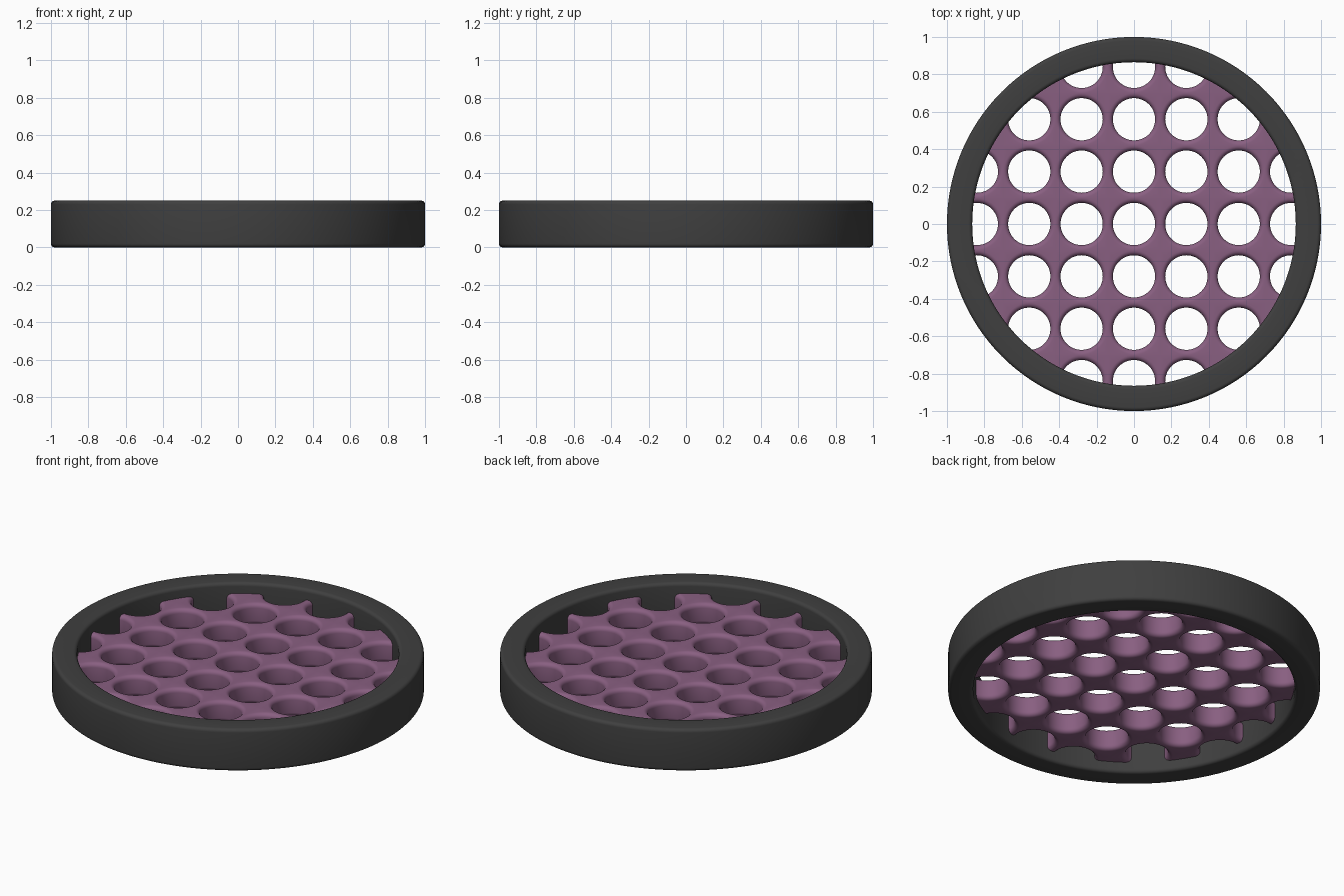
import bpy, bmesh, math

if "Cube" in bpy.data.objects:
    bpy.data.objects.remove(bpy.data.objects["Cube"])

PITCH, HOLE_R, FILLET = 0.28, 0.113, 0.025
Z_LOW, Z_HIGH = 0.0625, 0.1875
RING_IN, RING_H, SEG = 0.865, 0.25, 128


def material(name, rgb):
    m = bpy.data.materials.new(name)
    m.diffuse_color = (*rgb, 1)
    m.use_nodes = True
    m.node_tree.nodes["Principled BSDF"].inputs["Base Color"].default_value = m.diffuse_color
    return m


def make_object(name, bm, mat=None):
    bmesh.ops.recalc_face_normals(bm, faces=bm.faces)
    me = bpy.data.meshes.new(name)
    bm.to_mesh(me)
    bm.free()
    ob = bpy.data.objects.new(name, me)
    bpy.context.collection.objects.link(ob)
    if mat:
        me.materials.append(mat)
    return ob


def smooth(ob, angle=35):
    bpy.ops.object.select_all(action='DESELECT')
    ob.select_set(True)
    bpy.context.view_layer.objects.active = ob
    bpy.ops.object.shade_smooth_by_angle(angle=math.radians(angle))


def skin(bm, loops, closed=False):
    n = len(loops[0])
    pairs = list(zip(loops, loops[1:])) + ([(loops[-1], loops[0])] if closed else [])
    for a, b in pairs:
        for i in range(n):
            j = (i + 1) % n
            bm.faces.new((a[i], a[j], b[j], b[i]))


def arc(cx, cz, r, start, end, steps):
    return [(cx + r * math.cos(math.radians(start + (end - start) * k / steps)),
             cz + r * math.sin(math.radians(start + (end - start) * k / steps)))
            for k in range(steps + 1)]


# outer ring: rounded rectangular section swept around z
b = 0.02
profile = (arc(1 - b, b, b, -90, 0, 5) + arc(1 - b, RING_H - b, b, 0, 90, 5)
           + arc(RING_IN + b, RING_H - b, b, 90, 180, 5) + arc(RING_IN + b, b, b, 180, 270, 5))
bm = bmesh.new()
loops = [[bm.verts.new((r * math.cos(2 * math.pi * i / SEG), r * math.sin(2 * math.pi * i / SEG), z))
          for i in range(SEG)] for r, z in profile]
skin(bm, loops, closed=True)
smooth(make_object("outer_ring", bm, material("dark_grey", (0.05, 0.05, 0.05))))

# grille: square cells, each with a round hole that has rounded lips
N = 48
angles = [2 * math.pi * i / N for i in range(N)]
lip = (arc(HOLE_R + FILLET, Z_HIGH - FILLET, FILLET, 90, 180, 5)
       + arc(HOLE_R + FILLET, Z_LOW + FILLET, FILLET, 180, 270, 5))
bm = bmesh.new()
for gx in range(-3, 4):
    for gy in range(-3, 4):
        cx, cy = gx * PITCH, gy * PITCH

        def square(z):
            pts = []
            for a in angles:
                k = PITCH / 2 / max(abs(math.cos(a)), abs(math.sin(a)))
                pts.append(bm.verts.new((cx + k * math.cos(a), cy + k * math.sin(a), z)))
            return pts

        rings = [[bm.verts.new((cx + r * math.cos(a), cy + r * math.sin(a), z)) for a in angles]
                 for r, z in lip]
        skin(bm, [square(Z_HIGH)] + rings + [square(Z_LOW)])
bmesh.ops.remove_doubles(bm, verts=bm.verts, dist=0.0002)
bmesh.ops.bridge_loops(bm, edges=[e for e in bm.edges if e.is_boundary])
grille = make_object("grille", bm, material("purple", (0.25, 0.115, 0.22)))

# round cutter trims the grille to the ring
bm = bmesh.new()
bmesh.ops.create_cone(bm, cap_ends=True, segments=SEG, radius1=RING_IN + 0.005,
                      radius2=RING_IN + 0.005, depth=1)
cutter = make_object("grille_cutter", bm)
mod = grille.modifiers.new("trim", 'BOOLEAN')
mod.operation, mod.solver, mod.object = 'INTERSECT', 'EXACT', cutter
bpy.context.view_layer.objects.active = grille
bpy.ops.object.modifier_apply(modifier="trim")
bpy.data.objects.remove(cutter)
smooth(grille)
